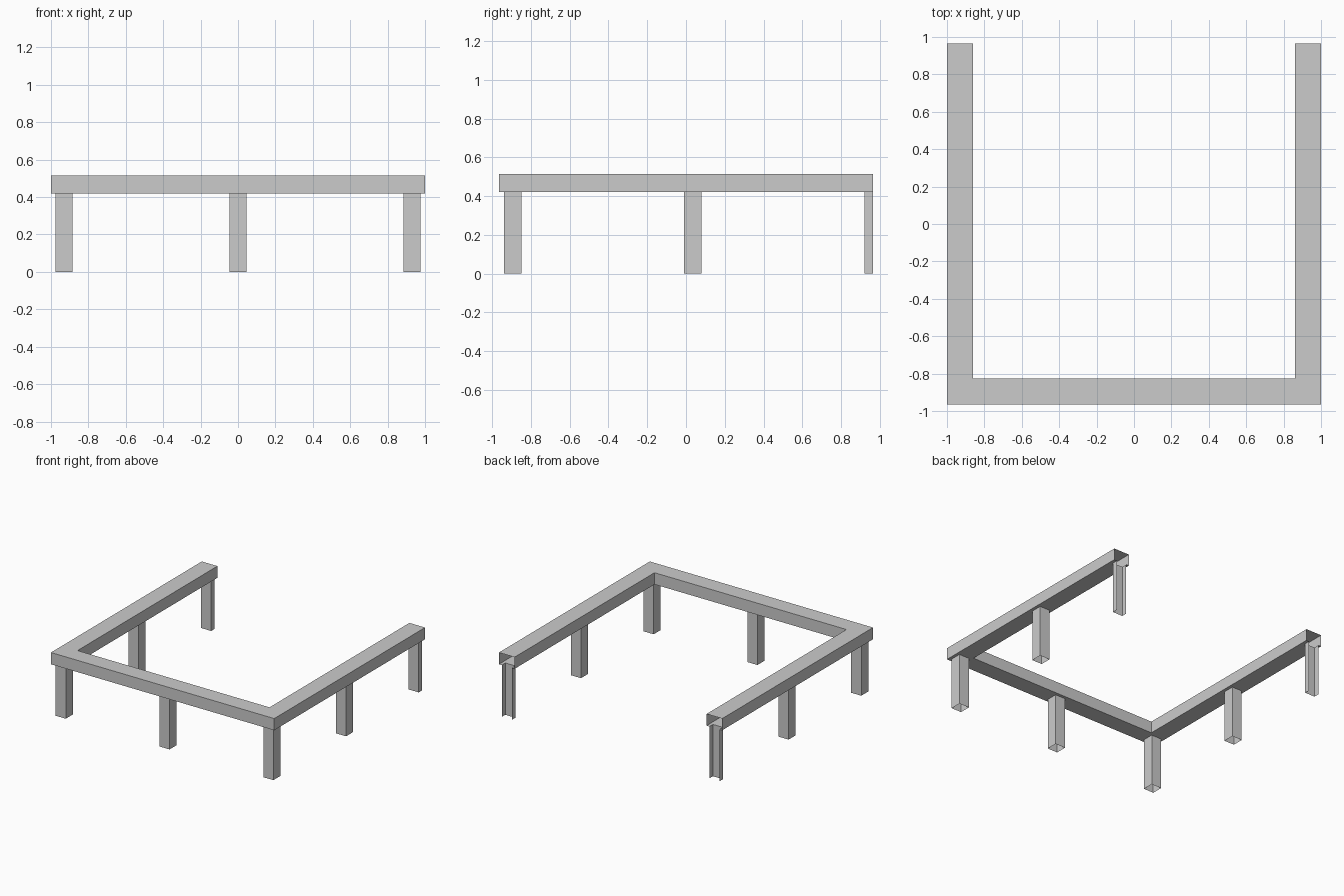
import bpy, bmesh

if "Cube" in bpy.data.objects:
    bpy.data.objects.remove(bpy.data.objects["Cube"])

X, Y = 1.0, 0.965            # outer half sizes
W = 0.14                     # rail width
Z0, Z1 = 0.42, 0.515         # rail underside and top
H = 0.045                    # half post width
CX, CY = X - W / 2, -Y + W / 2
MY = (CY + Y) / 2            # middle post of each side rail

# post centres; the back pair is cut in half at the open rail ends
posts = {"front_left_post": (-CX, CY), "front_middle_post": (0, CY),
         "front_right_post": (CX, CY), "left_middle_post": (-CX, MY),
         "right_middle_post": (CX, MY), "back_left_half_post": (-CX, Y),
         "back_right_half_post": (CX, Y)}


def finish(name, bm):
    mesh = bpy.data.meshes.new(name)
    bm.to_mesh(mesh)
    bm.free()
    bpy.context.collection.objects.link(bpy.data.objects.new(name, mesh))


def wall(bm, a, b, z0, z1):
    bm.faces.new([bm.verts.new((*p, z)) for p, z in
                  ((a, z0), (b, z0), (b, z1), (a, z1))])


# U-shaped hollow rail, open at both back ends
outline = [(-X, Y), (-X, -Y), (X, -Y), (X, Y),
           (X - W, Y), (X - W, -Y + W), (-X + W, -Y + W), (-X + W, Y)]
bm = bmesh.new()
bm.faces.new([bm.verts.new((x, y, Z1)) for x, y in outline])
for i in (0, 1, 2, 4, 5, 6):
    wall(bm, outline[i], outline[i + 1], Z0, Z1)

# rail underside: grid cells, left open where a post joins
xs = sorted({-X, -X + W, X - W, X} | {c + s * H for c in (-CX, 0, CX) for s in (-1, 1)})
ys = sorted({-Y, -Y + W, Y, Y - H} | {c + s * H for c in (CY, MY) for s in (-1, 1)})
for x0, x1 in zip(xs, xs[1:]):
    for y0, y1 in zip(ys, ys[1:]):
        mx, my = (x0 + x1) / 2, (y0 + y1) / 2
        in_rail = abs(mx) > X - W or my < -Y + W
        in_post = any(abs(mx - px) < H and abs(my - py) < H for px, py in posts.values())
        if in_rail and not in_post:
            bm.faces.new([bm.verts.new((x, y, Z0)) for x, y in
                          ((x0, y0), (x0, y1), (x1, y1), (x1, y0))])
bmesh.ops.remove_doubles(bm, verts=bm.verts, dist=1e-5)
bmesh.ops.dissolve_limit(bm, angle_limit=0.01, verts=bm.verts, edges=bm.edges)
finish("rail", bm)

# hollow posts, open at the bottom; half posts are open at the back too
for name, (px, py) in posts.items():
    back = min(py + H, Y)
    ring = [(px - H, back), (px - H, py - H), (px + H, py - H), (px + H, back)]
    bm = bmesh.new()
    for i in range(3 if py == Y else 4):
        wall(bm, ring[i], ring[(i + 1) % 4], 0, Z0)
    bmesh.ops.remove_doubles(bm, verts=bm.verts, dist=1e-5)
    finish(name, bm)
